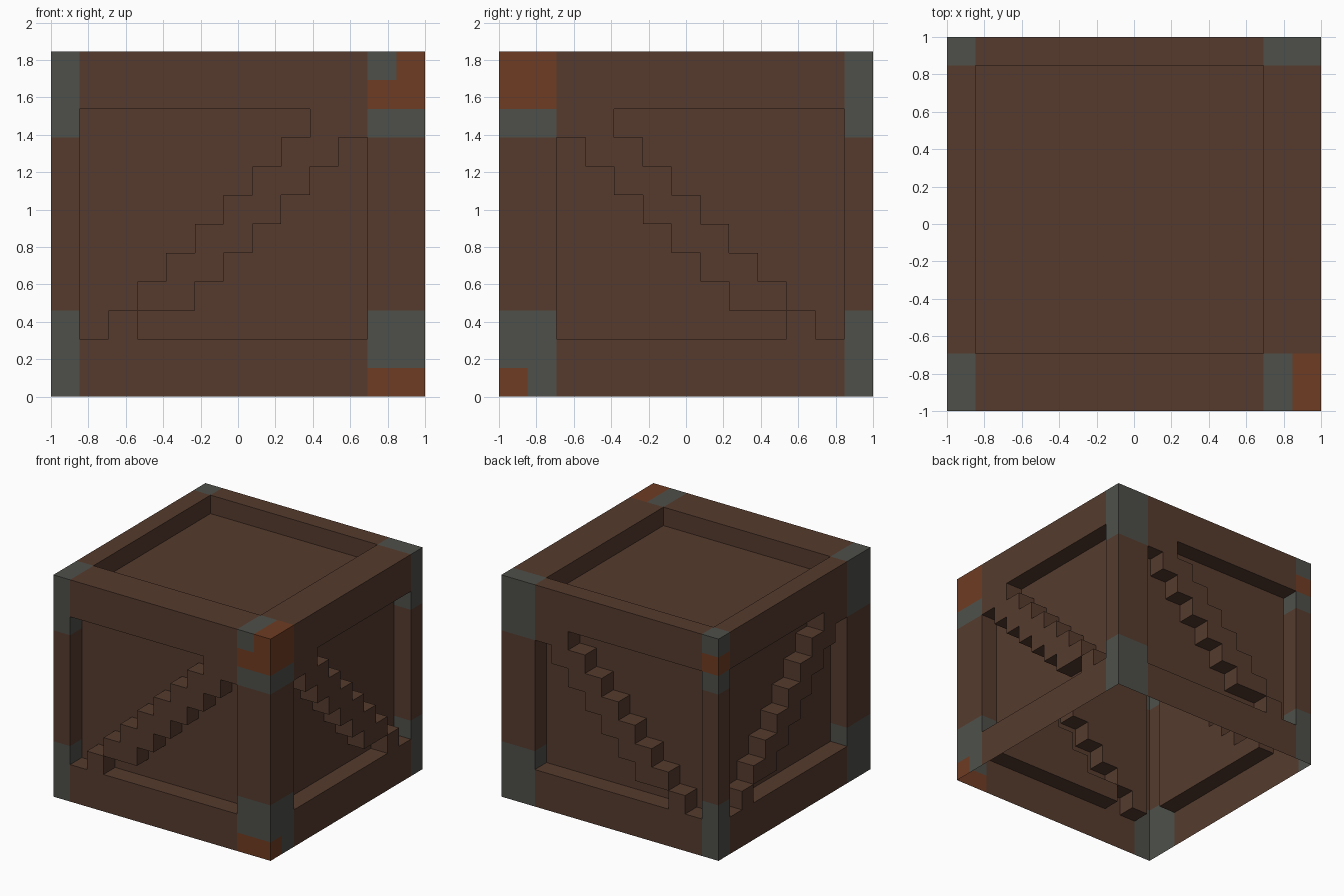
import bpy
import bmesh
from math import radians
from mathutils import Vector

if "Cube" in bpy.data.objects:
    bpy.data.objects.remove(bpy.data.objects["Cube"], do_unlink=True)

WIDE, TALL = 13, 12          # crate size in blocks
BLOCK = 2 / WIDE
X, Y, Z = Vector((1, 0, 0)), Vector((0, 1, 0)), Vector((0, 0, 1))


def srgb(r, g, b):
    def linear(c):
        c /= 255
        return c / 12.92 if c <= 0.04045 else ((c + 0.055) / 1.055) ** 2.4
    return (linear(r), linear(g), linear(b), 1)


def material(name, colour):
    mat = bpy.data.materials.new(name)
    mat.diffuse_color = colour
    mat.use_nodes = True
    bsdf = next(n for n in mat.node_tree.nodes if n.type == 'BSDF_PRINCIPLED')
    bsdf.inputs["Base Color"].default_value = colour
    return mat


WOOD, METAL, RUST = range(3)
materials = [material("brown_wood", srgb(86, 59, 46)),
             material("grey_metal", srgb(78, 80, 74)),
             material("orange_rust", srgb(111, 60, 35))]


def block_colour(point):
    """Metal caps on the corner posts, with a few rusty blocks."""
    x, y, z = (int(c) for c in point)
    post = (x == 0 or x >= 11) and (y <= 1 or y == 12)
    if not post or 3 <= z < 9:
        return WOOD
    if x >= 11 and y <= 1:
        if z == 10 or (z == 11 and x == 12) or (z == 0 and y == 0):
            return RUST
    if (x, y, z) == (0, 12, 10):
        return RUST
    return METAL


def side_recess(a, b):
    """Sunken panel split by a stepped diagonal brace."""
    inside = 1 <= a <= 10 and 2 <= b <= 9
    return inside and (a < b or a >= b + 2 or (b == 2 and a == 3))


def lid_recess(a, b):
    return 1 <= a <= 10 and 2 <= b <= 11


def quad(bm, centre, s, t, normal, colour):
    corners = [centre + (s * i + t * j) / 2
               for i, j in ((-1, -1), (1, -1), (1, 1), (-1, 1))]
    if s.cross(t).dot(normal) < 0:
        corners.reverse()
    offset = Vector((WIDE / 2, WIDE / 2, 0))
    face = bm.faces.new([bm.verts.new((p - offset) * BLOCK) for p in corners])
    face.material_index = colour


def wall(name, origin, u, v, normal, rows, recess):
    """One outer wall: flush frame, sunken panels and the steps between."""
    bm = bmesh.new()
    origin = Vector(origin)

    def block_centre(a, b):
        return origin + u * (a + 0.5) + v * (b + 0.5) - normal / 2

    for a in range(WIDE):
        for b in range(rows):
            centre = block_centre(a, b)
            if not recess(a, b):
                quad(bm, centre + normal / 2, u, v, normal, block_colour(centre))
                continue
            quad(bm, centre - normal / 2, u, v, normal, WOOD)
            for i, j in ((1, 0), (-1, 0), (0, 1), (0, -1)):
                if not recess(a + i, b + j):
                    out = u * i + v * j
                    along = v if i else u
                    quad(bm, centre + out / 2, along, normal, -out,
                         block_colour(block_centre(a + i, b + j)))

    # Merge the blocks into large flat faces
    bmesh.ops.remove_doubles(bm, verts=bm.verts[:], dist=BLOCK / 100)
    bmesh.ops.dissolve_limit(bm, angle_limit=radians(1), verts=bm.verts[:],
                             edges=bm.edges[:], delimit={'MATERIAL'})
    mesh = bpy.data.meshes.new(name)
    bm.to_mesh(mesh)
    bm.free()
    for mat in materials:
        mesh.materials.append(mat)
    bpy.context.collection.objects.link(bpy.data.objects.new(name, mesh))


# Four braced walls and the lid; the underside is open
wall("front_wall", (0, 0, 0), X, Z, -Y, TALL, side_recess)
wall("back_wall", (0, WIDE, 0), X, Z, Y, TALL, side_recess)
wall("left_wall", (WIDE, WIDE, 0), -Y, Z, X, TALL, side_recess)
wall("right_wall", (0, WIDE, 0), -Y, Z, -X, TALL, side_recess)
wall("lid", (0, 0, TALL), X, Y, Z, WIDE, lid_recess)
